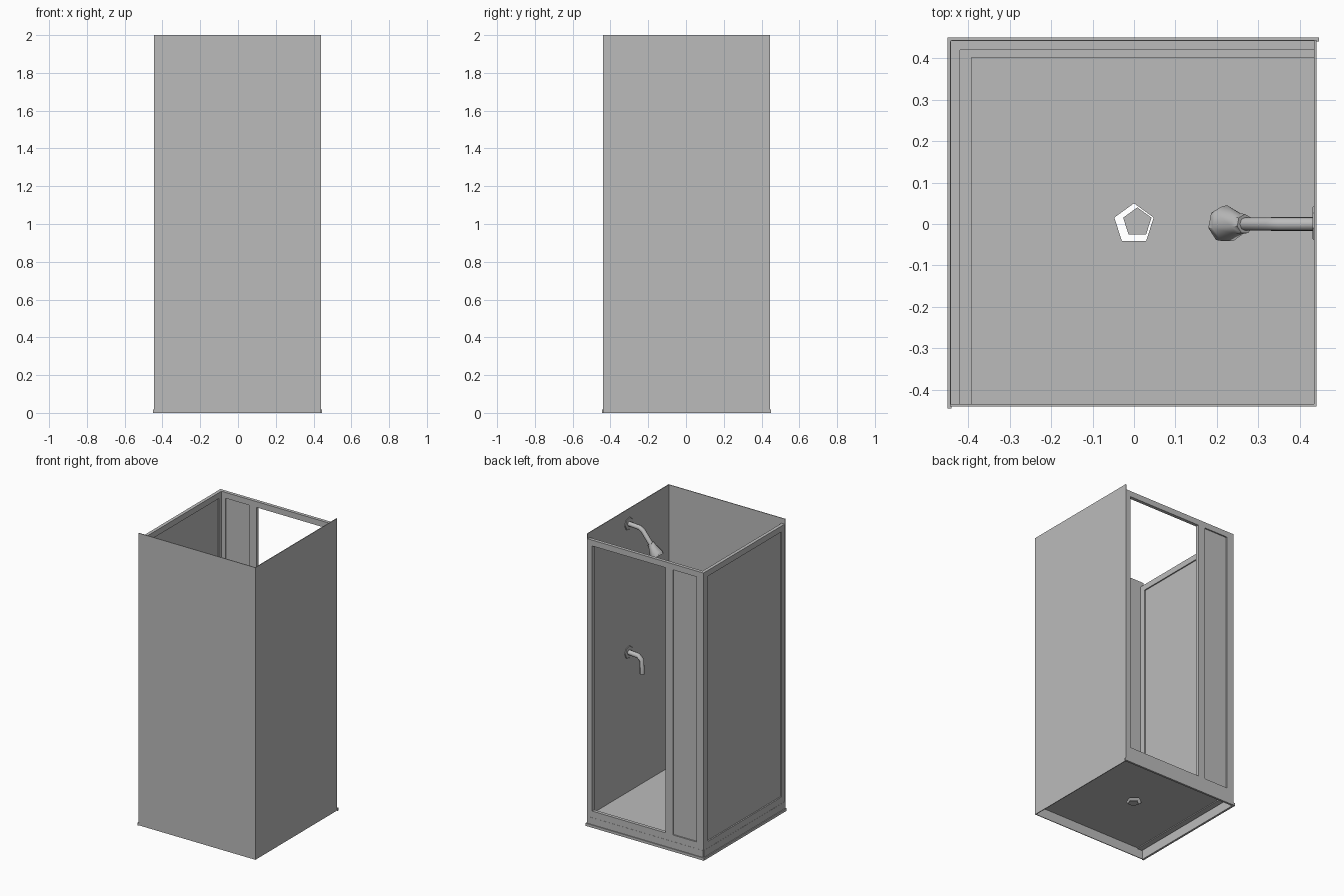
import bpy, bmesh, math
from mathutils import Vector, Matrix

cube = bpy.data.objects.get("Cube")
if cube:
    bpy.data.objects.remove(cube, do_unlink=True)

grey = bpy.data.materials.new("light_grey")
grey.use_nodes = True
COLOUR = (0.5, 0.5, 0.5, 1)
grey.diffuse_color = COLOUR
grey.node_tree.nodes["Principled BSDF"].inputs["Base Color"].default_value = COLOUR


def finish(name, bm, smooth=False):
    bmesh.ops.recalc_face_normals(bm, faces=bm.faces)
    mesh = bpy.data.meshes.new(name)
    bm.to_mesh(mesh)
    bm.free()
    mesh.materials.append(grey)
    ob = bpy.data.objects.new(name, mesh)
    bpy.context.collection.objects.link(ob)
    if smooth:
        bpy.context.view_layer.objects.active = ob
        ob.select_set(True)
        bpy.ops.object.shade_smooth_by_angle(angle=math.radians(50))
        ob.select_set(False)
    return ob


def add_box(bm, x, y, z):
    """Add a box given its (low, high) range on each axis."""
    size = [b - a for a, b in (x, y, z)]
    mid = [(a + b) / 2 for a, b in (x, y, z)]
    bmesh.ops.create_cube(bm, size=1, matrix=Matrix.Translation(mid) @ Matrix.Diagonal((*size, 1)))


def box(name, x, y, z):
    bm = bmesh.new()
    add_box(bm, x, y, z)
    return finish(name, bm)


def tube(name, rings, sides, smooth=True):
    """Skin rings of (centre, direction, radius) into a capped tube."""
    bm = bmesh.new()
    loops = []
    for centre, direction, radius in rings:
        u = Vector((0, 1, 0))
        v = Vector(direction).normalized().cross(u)
        turn = [2 * math.pi * i / sides for i in range(sides)]
        loops.append([bm.verts.new(Vector(centre) + radius * (u * math.cos(t) + v * math.sin(t))) for t in turn])
    for a, b in zip(loops, loops[1:]):
        for i in range(sides):
            j = (i + 1) % sides
            bm.faces.new((a[i], a[j], b[j], b[i]))
    bm.faces.new(loops[0])
    bm.faces.new(loops[-1])
    return finish(name, bm, smooth)


W = 0.44          # half width of the cabin
BASE = 0.065      # tray height
TOP = 1.965       # top of the framed sides
RAIL = 0.04       # frame bar width
OUT, IN = 0.443, 0.42

# Solid walls on the front and left
box("front_wall", (-W - 0.004, W), (-W, -W + 0.005), (0, 2))
box("left_wall", (W - 0.005, W), (-W, W + 0.004), (0, 2))

# Tray floor: thin sheet with a five-sided drain hole
bm = bmesh.new()
hole = [bm.verts.new((0.05 * math.sin(2 * math.pi * i / 5), 0.05 * math.cos(2 * math.pi * i / 5), BASE)) for i in range(5)]
rim = [bm.verts.new((x, y, BASE)) for x, y in ((-W, W), (W, W), (W, -W), (-W, -W))]
edges = []
for ring in (hole, rim):
    for a, b in zip(ring, ring[1:] + ring[:1]):
        edges.append(bm.edges.new((a, b)))
bmesh.ops.triangle_fill(bm, use_beauty=True, edges=edges)
finish("tray_floor", bm)

# Small plug hanging in the drain
tube("drain_plug", [((0.008, 0.004, BASE - 0.02), (0, 0, 1), 0.036),
                    ((0.008, 0.004, BASE - 0.012), (0, 0, 1), 0.036)], 5, False)

# Tray skirts, lips and inner kerb on the two framed sides
box("right_skirt", (-W - 0.004, -W + 0.004), (-W, W), (0, BASE))
box("back_skirt", (-W, W), (W - 0.004, W + 0.004), (0, BASE))
box("right_lip", (-0.45, -W), (-0.445, 0.45), (0, 0.018))
box("back_lip", (-0.45, 0.446), (W, 0.45), (0, 0.018))
box("right_kerb", (-0.43, -0.392), (-W + 0.005, 0.43), (BASE - 0.006, BASE + 0.012))
box("back_kerb", (-0.43, W - 0.005), (0.402, 0.43), (BASE - 0.006, BASE + 0.012))

# Back frame: rails, jambs and the post beside the doorway
bm = bmesh.new()
depth = (IN, OUT)
for z in ((BASE, BASE + 0.045), (TOP - RAIL, TOP)):
    add_box(bm, (-OUT, W - 0.005), depth, z)
for x in ((-OUT, -0.39), (-0.21, -0.155), (0.4, W - 0.005)):
    add_box(bm, x, depth, (BASE, TOP))
finish("back_frame", bm)
box("back_fixed_panel", (-0.41, -0.2), (0.428, 0.434), (BASE + 0.02, TOP - 0.02))

# Right frame and its full panel
bm = bmesh.new()
depth = (-OUT, -IN)
for z in ((BASE, BASE + 0.045), (TOP - RAIL, TOP)):
    add_box(bm, depth, (-W + 0.005, OUT), z)
for y in ((-W + 0.005, -0.4), (0.395, OUT)):
    add_box(bm, depth, y, (BASE, TOP))
finish("right_frame", bm)
box("right_panel", (-0.434, -0.428), (-0.42, 0.42), (BASE + 0.02, TOP - 0.02))

# Shower arm, bending down to the head
along, slope = (-1, 0, 0), (-0.6, 0, -0.8)
tube("shower_arm", [((0.436, 0, 1.9), along, 0.016), ((0.35, 0, 1.895), along, 0.016),
                    ((0.325, 0, 1.88), (-0.85, 0, -0.5), 0.016), ((0.265, 0, 1.805), slope, 0.016)], 8)
tube("shower_head", [((0.268, 0, 1.81), slope, 0.024), ((0.255, 0, 1.793), slope, 0.026),
                     ((0.225, 0, 1.75), slope, 0.045), ((0.213, 0, 1.735), slope, 0.043)], 7)

# Tap spout with a downward end
tube("tap_spout", [((0.436, 0, 1.02), along, 0.017), ((0.36, 0, 1.015), along, 0.017),
                   ((0.336, 0, 0.99), (-0.7, 0, -0.7), 0.017), ((0.333, 0, 0.9), (0, 0, -1), 0.017)], 8)

# Wall flanges behind both fittings
for name, z in (("shower_flange", 1.9), ("tap_flange", 1.02)):
    tube(name, [((0.436, 0, z), along, 0.045), ((0.431, 0, z), along, 0.04)], 7, False)
